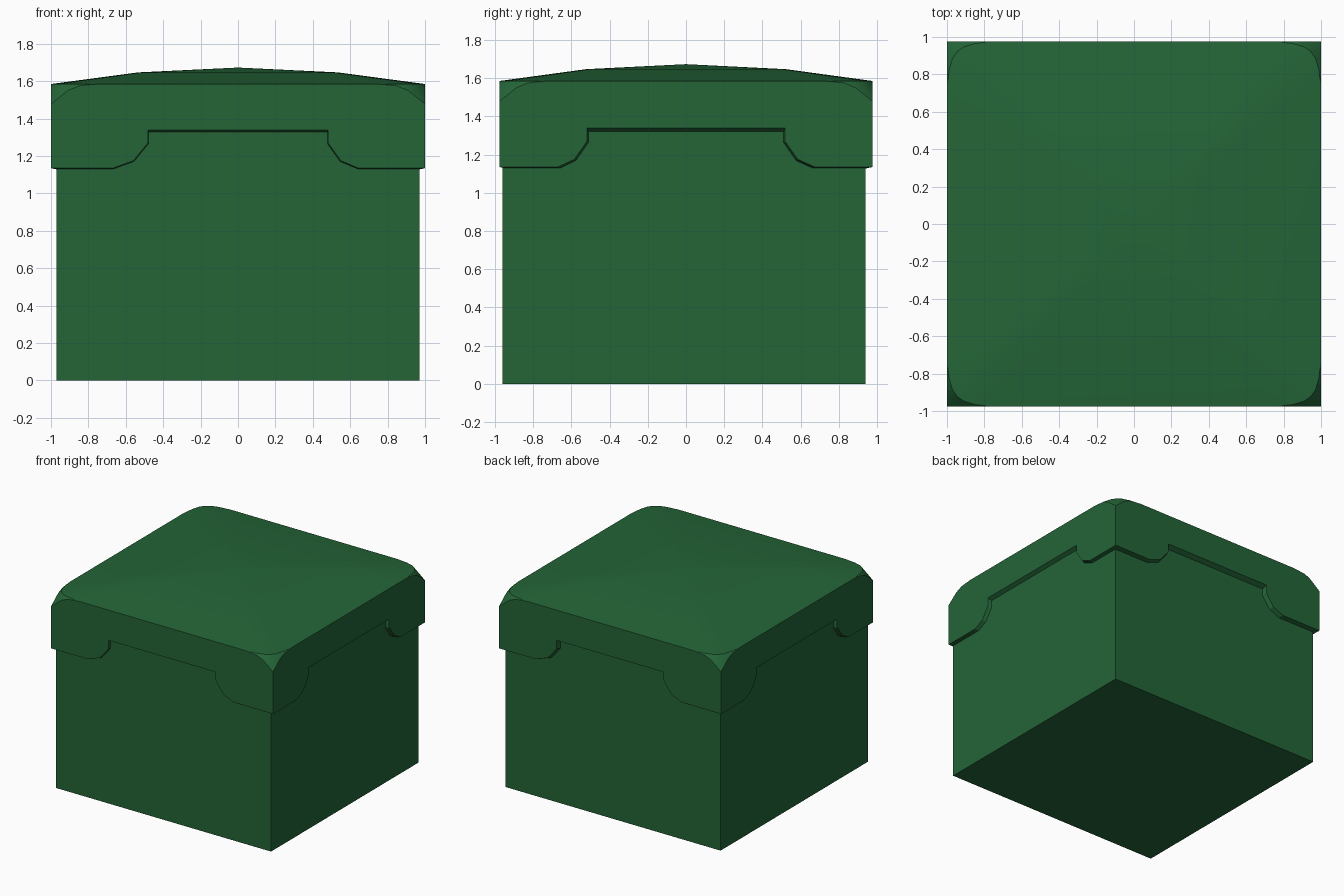
import bpy, bmesh
from mathutils import Vector

if "Cube" in bpy.data.objects:
    bpy.data.objects.remove(bpy.data.objects["Cube"])

green = bpy.data.materials.new("dark_green")
green.diffuse_color = (0.0175, 0.13, 0.039, 1)
green.use_nodes = True
green.node_tree.nodes["Principled BSDF"].inputs["Base Color"].default_value = green.diffuse_color

HX, HY = 1.0, 0.977


def finish(name, bm):
    bmesh.ops.remove_doubles(bm, verts=bm.verts, dist=1e-5)
    bmesh.ops.recalc_face_normals(bm, faces=bm.faces)
    me = bpy.data.meshes.new(name)
    bm.to_mesh(me)
    bm.free()
    me.materials.append(green)
    ob = bpy.data.objects.new(name, me)
    bpy.context.collection.objects.link(ob)
    return ob


# Box body, reaching up inside the lid
bm = bmesh.new()
bmesh.ops.create_cube(bm, size=1)
for v in bm.verts:
    v.co = Vector((v.co.x * 1.94, v.co.y * 1.90 - 0.01, (v.co.z + 0.5) * 1.45))
finish("box_body", bm)

# Lid: corner outline as (distance back, distance forward, z) from each corner
half_in = [(.25, 0, 1.585), (.15, .012, 1.585), (.09, .03, 1.585)]
half_out = [(.25, 0, 1.585), (.15, 0, 1.575), (.09, 0, 1.55)]
swap = lambda pts: [(b, a, z) for a, b, z in reversed(pts)]
curve = half_in + [(.055, .055, 1.585)] + swap(half_in)
edge = half_out + [(0, 0, 1.478)] + swap(half_out)
dirs = [Vector((1, 0, 0)), Vector((0, 1, 0)), Vector((-1, 0, 0)), Vector((0, -1, 0))]

bm = bmesh.new()
ring, outer = [], []
for k in range(4):
    back, fwd = -dirs[k], dirs[(k + 1) % 4]
    s = dirs[k] - dirs[(k + 1) % 4]
    corner = Vector((s.x * HX, s.y * HY, 0))
    for pts, out in ((curve, ring), (edge, outer)):
        out += [bm.verts.new(corner + back * a + fwd * b + Vector((0, 0, z))) for a, b, z in pts]

# Domed top with steep corner patches
n = len(ring)
mid = [bm.verts.new((v.co.x * .535, v.co.y * .535, 1.647)) for v in ring]
peak = bm.verts.new((0, 0, 1.673))
for i in range(n):
    j = (i + 1) % n
    bm.faces.new((ring[i], ring[j], mid[j], mid[i]))
    bm.faces.new((mid[i], mid[j], peak))
    if i % 7 != 6:
        bm.faces.new((outer[i], outer[j], ring[j], ring[i]))

# Lid sides with notched lower edge, and the sloping underside rim
front = [(-.67, 1.135), (-.56, 1.175), (-.482, 1.27), (-.482, 1.338),
         (.482, 1.338), (.482, 1.27), (.55, 1.175), (.645, 1.135)]
side = [(-.67, 1.135), (-.585, 1.175), (-.518, 1.27), (-.518, 1.338),
        (.518, 1.338), (.518, 1.27), (.585, 1.175), (.675, 1.135)]
for k in range(4):
    along, inward = dirs[k], dirs[(k + 1) % 4]
    hu, depth = (HX, HY) if k % 2 == 0 else (HY, HX)
    prof = [(-hu, 1.135)] + (front if k % 2 == 0 else side) + [(hu, 1.135)]
    low, inner = [], []
    for u, z in prof:
        up = Vector((0, 0, 1))
        low.append(bm.verts.new(along * u - inward * depth + up * z))
        ui = u * (hu - .045) / hu if abs(u) == hu else u * .978
        drop = .025 if z > 1.3 else .01
        inner.append(bm.verts.new(along * ui - inward * (depth - .045) + up * (z - drop)))
    p = ((k - 1) % 4) * 7
    top = outer[p + 3:p + 7] + outer[k * 7:k * 7 + 4]
    bm.faces.new(top + low[::-1])
    for i in range(len(low) - 1):
        bm.faces.new((low[i], low[i + 1], inner[i + 1], inner[i]))

lid = finish("lid", bm)
bpy.context.view_layer.objects.active = lid
lid.select_set(True)
bpy.ops.object.shade_smooth_by_angle(angle=0.35)
